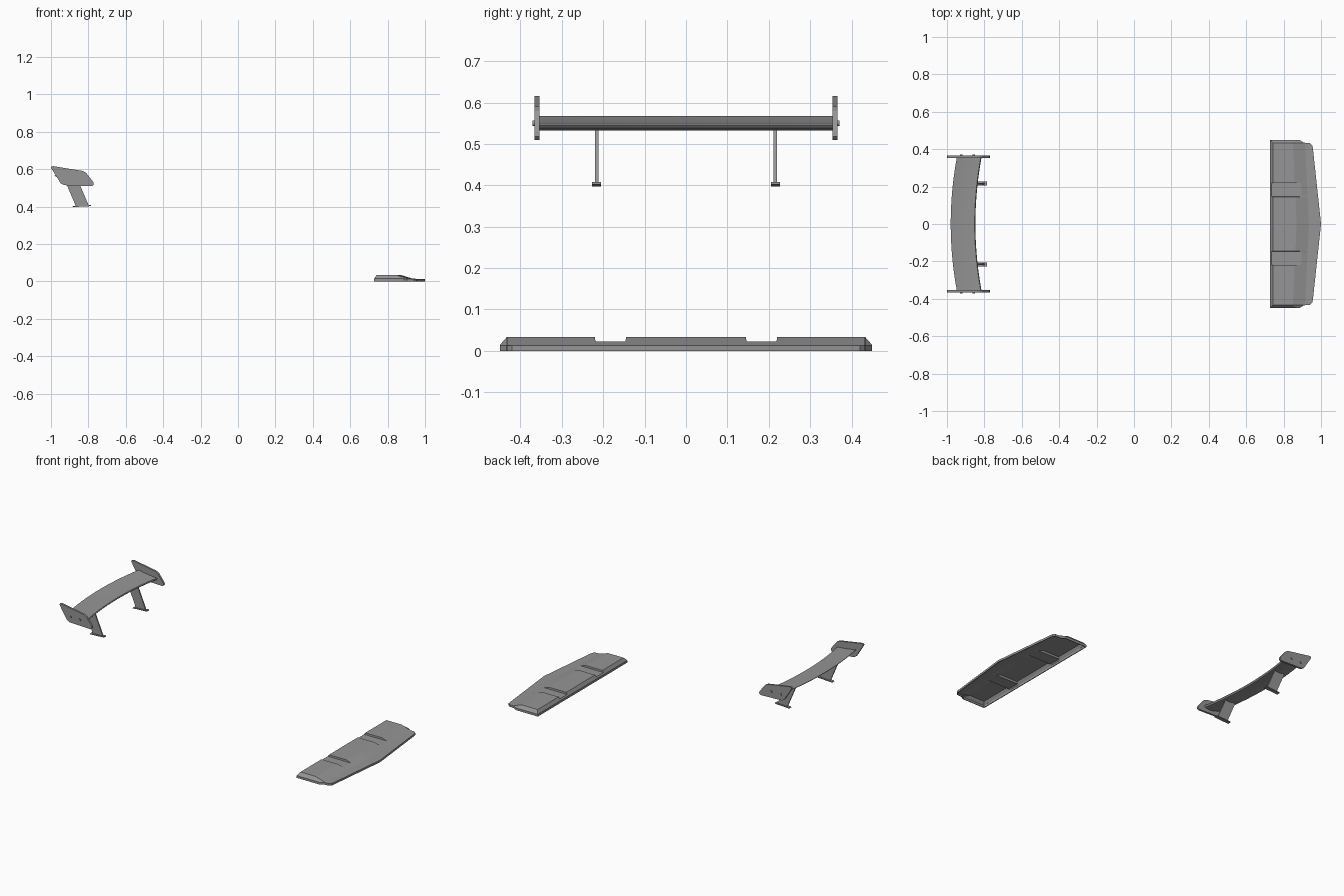
import bpy, bmesh, math
from mathutils import Matrix

cube = bpy.data.objects.get("Cube")
if cube:
    bpy.data.objects.remove(cube)

grey = bpy.data.materials.new("matte_grey")
grey.use_nodes = True
grey.diffuse_color = (0.3, 0.3, 0.3, 1)
grey.node_tree.nodes["Principled BSDF"].inputs["Base Color"].default_value = (0.3, 0.3, 0.3, 1)


def finish(name, bm, smooth=None):
    bmesh.ops.remove_doubles(bm, verts=bm.verts, dist=0.0002)
    bmesh.ops.recalc_face_normals(bm, faces=bm.faces)
    mesh = bpy.data.meshes.new(name)
    bm.to_mesh(mesh)
    bm.free()
    mesh.materials.append(grey)
    obj = bpy.data.objects.new(name, mesh)
    bpy.context.collection.objects.link(obj)
    if smooth:
        bpy.ops.object.select_all(action='DESELECT')
        obj.select_set(True)
        bpy.context.view_layer.objects.active = obj
        bpy.ops.object.shade_smooth_by_angle(angle=math.radians(smooth))
    return obj


def loft(name, rows, closed=False, smooth=None):
    """Skin a list of equally long point rows; closed sections get end caps."""
    bm = bmesh.new()
    grid = [[bm.verts.new(p) for p in row] for row in rows]
    n = len(rows[0])
    for a, b in zip(grid, grid[1:]):
        for i in range(n if closed else n - 1):
            j = (i + 1) % n
            bm.faces.new((a[i], a[j], b[j], b[i]))
    if closed:
        bm.faces.new(grid[0])
        bm.faces.new(grid[-1])
    return finish(name, bm, smooth)


def plate(name, outline, y, thickness):
    """Side profile in x and z, extruded along y."""
    rows = [[(x, y + s * thickness / 2, z) for x, z in outline] for s in (-1, 1)]
    return loft(name, rows, closed=True)


# Front splitter: a thin open shell with two sunken channels
RIM, TOP, CHANNEL = 0.014, 0.034, 0.023


def splitter_row(y, height, front=None):
    t = (height - RIM) / (TOP - RIM)
    edge = front or 1.0 - 0.043 * abs(y) / 0.40
    slope_end = min(0.935 - 0.02 * abs(y) / 0.43, edge - 0.005)
    crease = slope_end - 0.062 * t - 0.003
    section = [(0.728, 0), (0.728, RIM), (0.729 + 0.013 * t, height),
               (crease, height), (slope_end, RIM), (edge, RIM - 0.001), (edge, 0)]
    return [(x, y, z) for x, z in section]


half = [splitter_row(0, TOP)]
for y, h in ((0.145, TOP), (0.146, CHANNEL), (0.219, CHANNEL), (0.220, TOP), (0.40, TOP)):
    half.append(splitter_row(y, h))
half.append(splitter_row(0.42, TOP, 0.954))
half.append(splitter_row(0.432, TOP, 0.942))
half.append(splitter_row(0.435, 0.031, 0.908))
half.append(splitter_row(0.45, RIM, 0.885))
half.append([(x, y, 0) for x, y, z in half[-1]])
mirrored = [[(x, -y, z) for x, y, z in row] for row in half[:0:-1]]
splitter = loft("front_splitter", mirrored + half)
shell = splitter.modifiers.new("shell", 'SOLIDIFY')
shell.thickness = 0.005
shell.offset = -1

# Rear wing: curved aerofoil blade
blade = [(0, 0.567), (0.03, 0.561), (0.07, 0.555), (0.11, 0.551), (0.128, 0.550),
         (0.132, 0.546), (0.125, 0.538), (0.10, 0.532), (0.07, 0.534), (0.03, 0.547), (0, 0.564)]
rows = []
for i in range(25):
    y = -0.357 + 0.714 * i / 24
    sweep = -0.98 + 0.033 * (y / 0.357) ** 2
    rows.append([(sweep + dx, y, z) for dx, z in blade])
loft("wing_blade", rows, closed=True, smooth=35)

end_outline = [(-1.0, 0.607), (-0.997, 0.614), (-0.988, 0.616), (-0.83, 0.590), (-0.812, 0.580),
               (-0.773, 0.530), (-0.771, 0.518), (-0.78, 0.509), (-0.93, 0.514), (-0.948, 0.524)]
strut_outline = [(-0.925, 0.538), (-0.853, 0.534), (-0.797, 0.403), (-0.867, 0.402)]
foot_outline = [(-0.885, 0.397), (-0.883, 0.402), (-0.785, 0.408), (-0.785, 0.402)]

for side, label in ((1, "left"), (-1, "right")):
    plate("wing_end_plate_" + label, end_outline, side * 0.360, 0.012)
    plate("wing_strut_" + label, strut_outline, side * 0.216, 0.008)
    plate("strut_foot_" + label, foot_outline, side * 0.216, 0.022)
    # Bolts through the end plate
    for number, x in enumerate((-0.923, -0.857)):
        bm = bmesh.new()
        bmesh.ops.create_cone(bm, cap_ends=True, segments=12, radius1=0.007, radius2=0.007, depth=0.008,
                              matrix=Matrix.Translation((x, side * 0.367, 0.55)) @ Matrix.Rotation(math.pi / 2, 4, 'X'))
        finish(f"end_plate_bolt_{label}_{number + 1}", bm, smooth=35)
